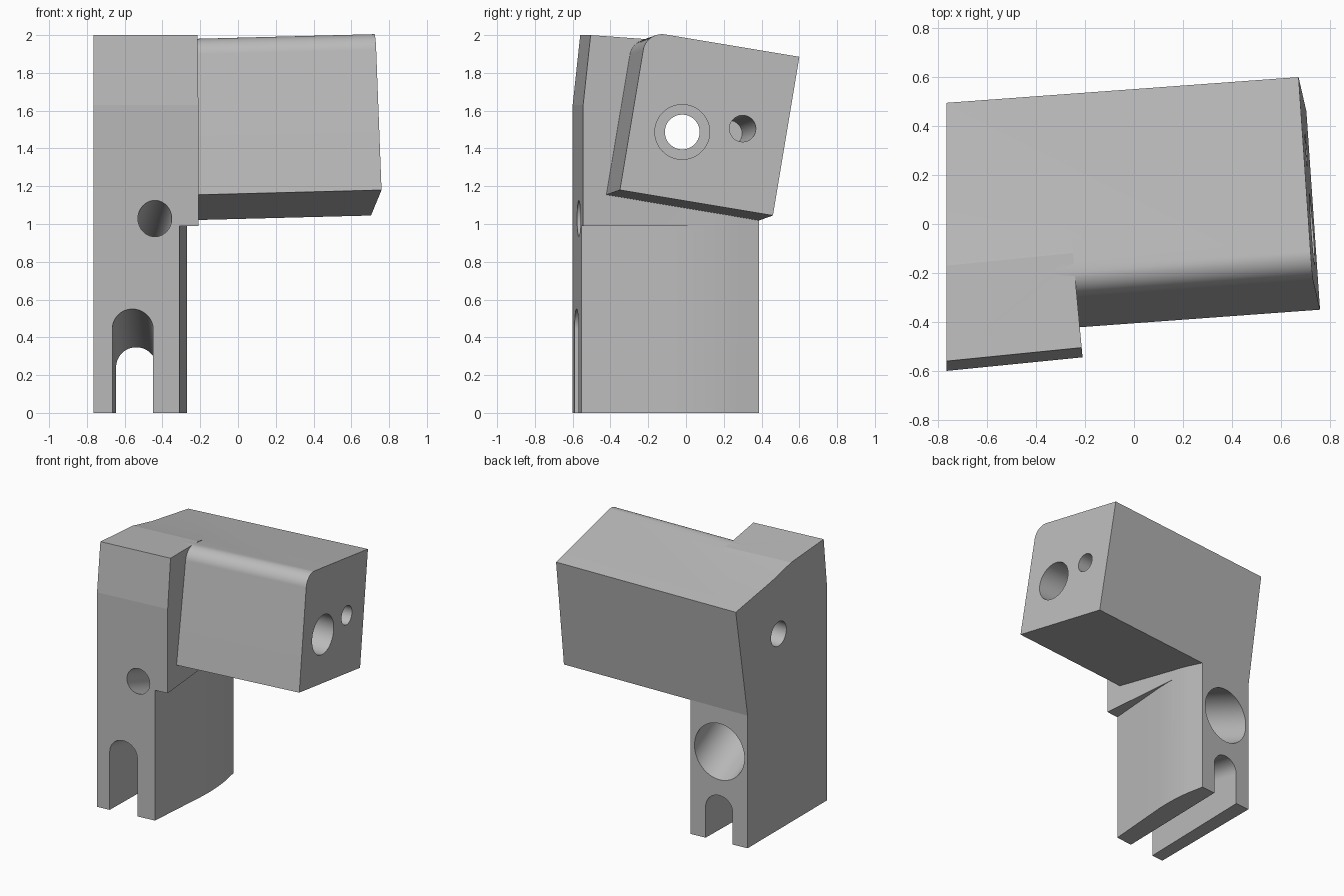
import bpy, bmesh
from math import sin, cos, pi, radians
from mathutils import Vector, Matrix

if "Cube" in bpy.data.objects:
    bpy.data.objects.remove(bpy.data.objects["Cube"])

SIDE = -0.765                       # flat outer side of the bracket
AXIS = Vector((1, 0.073, 0.026))    # direction of the arm
YAW = 0.1                           # slope of the post front across x


def add_object(name, bm):
    bmesh.ops.recalc_face_normals(bm, faces=bm.faces)
    mesh = bpy.data.meshes.new(name)
    bm.to_mesh(mesh)
    bm.free()
    obj = bpy.data.objects.new(name, mesh)
    bpy.context.collection.objects.link(obj)
    return obj


def prism(name, ring, vector, cut=None):
    """Sweep a ring of points along a vector, optionally trimmed by a plane."""
    bm = bmesh.new()
    face = bm.faces.new([bm.verts.new(p) for p in ring])
    new = bmesh.ops.extrude_face_region(bm, geom=[face], use_keep_orig=True)["geom"]
    moved = [v for v in new if isinstance(v, bmesh.types.BMVert)]
    bmesh.ops.translate(bm, verts=moved, vec=vector)
    if cut:
        geom = bm.verts[:] + bm.edges[:] + bm.faces[:]
        bmesh.ops.bisect_plane(bm, geom=geom, plane_co=cut[0], plane_no=cut[1], clear_outer=True)
        bmesh.ops.holes_fill(bm, edges=[e for e in bm.edges if e.is_boundary])
    return add_object(name, bm)


def cylinder(name, start, end, radius):
    start, end = Vector(start), Vector(end)
    span = end - start
    turn = span.to_track_quat('Z', 'Y').to_matrix().to_4x4()
    bm = bmesh.new()
    bmesh.ops.create_cone(bm, cap_ends=True, segments=96, radius1=radius, radius2=radius,
                          depth=span.length, matrix=Matrix.Translation((start + end) / 2) @ turn)
    return add_object(name, bm)


def combine(target, tool, operation):
    tool.hide_render = True
    mod = target.modifiers.new(tool.name, 'BOOLEAN')
    mod.operation, mod.solver, mod.object = operation, 'EXACT', tool
    bpy.context.view_layer.objects.active = target
    bpy.ops.object.modifier_apply(modifier=mod.name)
    bpy.data.objects.remove(tool)


# Arm: tilted rectangle with one rounded upper edge, swept along its axis
low_front, low_back, top_back = Vector((-0.35, 1.18)), Vector((0.46, 1.045)), Vector((0.60, 1.885))
across = (low_back - low_front).normalized()
up = (top_back - low_back).normalized()
radius = 0.1
centre = low_front + (top_back - low_back) + radius * (across - up)
profile = [low_front, low_back, top_back]
for i in range(31):
    a = pi / 2 * i / 30
    profile.append(centre + radius * (up * cos(a) - across * sin(a)))
ring = [(0.765 - AXIS.y * y - AXIS.z * z, y, z) for y, z in profile]
body = prism("bracket_body", ring, AXIS * -1.8)

# Upper post: side profile swept across x, trimmed by a slightly turned side plane
profile = [(-0.6, 0.99), (-0.6, 1.63), (-0.56, 2.0), (-0.17, 1.972), (0.1, 1.91), (0.1, 0.99)]
ring = [(-0.9, y + YAW * (-0.9 - SIDE), z) for y, z in profile]
post = prism("upper_post", ring, (0.9, 0.9 * YAW, 0),
             cut=((-0.21, -0.545, 0), (1, 0.093, 0)))
combine(body, post, 'UNION')

# Lower leg: plan outline with a gently bowed inner side
plan = [(-0.9, -0.6 + YAW * (-0.9 - SIDE)), (-0.31, -0.6 + YAW * (-0.31 - SIDE))]
bend = [Vector((-0.272, -0.06)), Vector((-0.262, 0.1)), Vector((-0.284, 0.25))]
for i in range(13):
    t = i / 12
    plan.append(bend[0] * (1 - t) ** 2 + bend[1] * 2 * t * (1 - t) + bend[2] * t * t)
plan += [(-0.31, 0.386), (-0.9, 0.343)]
leg = prism("lower_leg", [(x, y, 0) for x, y in plan], (0, 0, 1.1))
combine(body, leg, 'UNION')

# Flat outer side
slab = [(SIDE, -2, -1), (SIDE, 2, -1), (SIDE, 2, 3), (SIDE, -2, 3)]
combine(body, prism("side_cutter", slab, (-2, 0, 0)), 'DIFFERENCE')

# Open slot at the foot, sloping down towards the back
slope = Vector((0.02, 0.96, -0.205))
start = Vector((-0.557, -0.58, 0.442)) - slope * 0.25
width = 0.108
ring = [start + width * Vector((cos(pi * i / 48), 0, sin(pi * i / 48))) for i in range(49)]
ring += [start + Vector((-width, 0, -1)), start + Vector((width, 0, -1))]
combine(body, prism("slot_cutter", ring, slope * 1.5), 'DIFFERENCE')

# Stepped screw hole through the post
front, back = Vector((-0.44, -0.57, 1.03)), Vector((-0.54, 0.37, 0.68))
run = back - front
combine(body, cylinder("post_hole", front - run * 0.3, back, 0.09), 'DIFFERENCE')
combine(body, cylinder("post_bore", back - run * 0.45, back + run * 0.4, 0.2), 'DIFFERENCE')

# Stepped hole through the arm and the smaller blind hole beside it
combine(body, cylinder("arm_hole", (-1, -0.02, 1.487), (0.9, -0.02, 1.487), 0.092), 'DIFFERENCE')
combine(body, cylinder("arm_bore", (-0.45, -0.02, 1.487), (0.9, -0.02, 1.487), 0.145), 'DIFFERENCE')
mouth = Vector((0.705, 0.3, 1.505))
combine(body, cylinder("small_hole", mouth - AXIS, mouth + AXIS * 0.1, 0.07), 'DIFFERENCE')

# Material and shading
grey = bpy.data.materials.new("light grey")
grey.use_nodes = True
colour = (0.5, 0.5, 0.5, 1)
grey.diffuse_color = colour
grey.node_tree.nodes["Principled BSDF"].inputs["Base Color"].default_value = colour
body.data.materials.clear()
body.data.materials.append(grey)
for face in body.data.polygons:
    face.material_index = 0
bpy.ops.object.select_all(action='DESELECT')
body.select_set(True)
bpy.context.view_layer.objects.active = body
bpy.ops.object.shade_smooth_by_angle(angle=radians(5))
